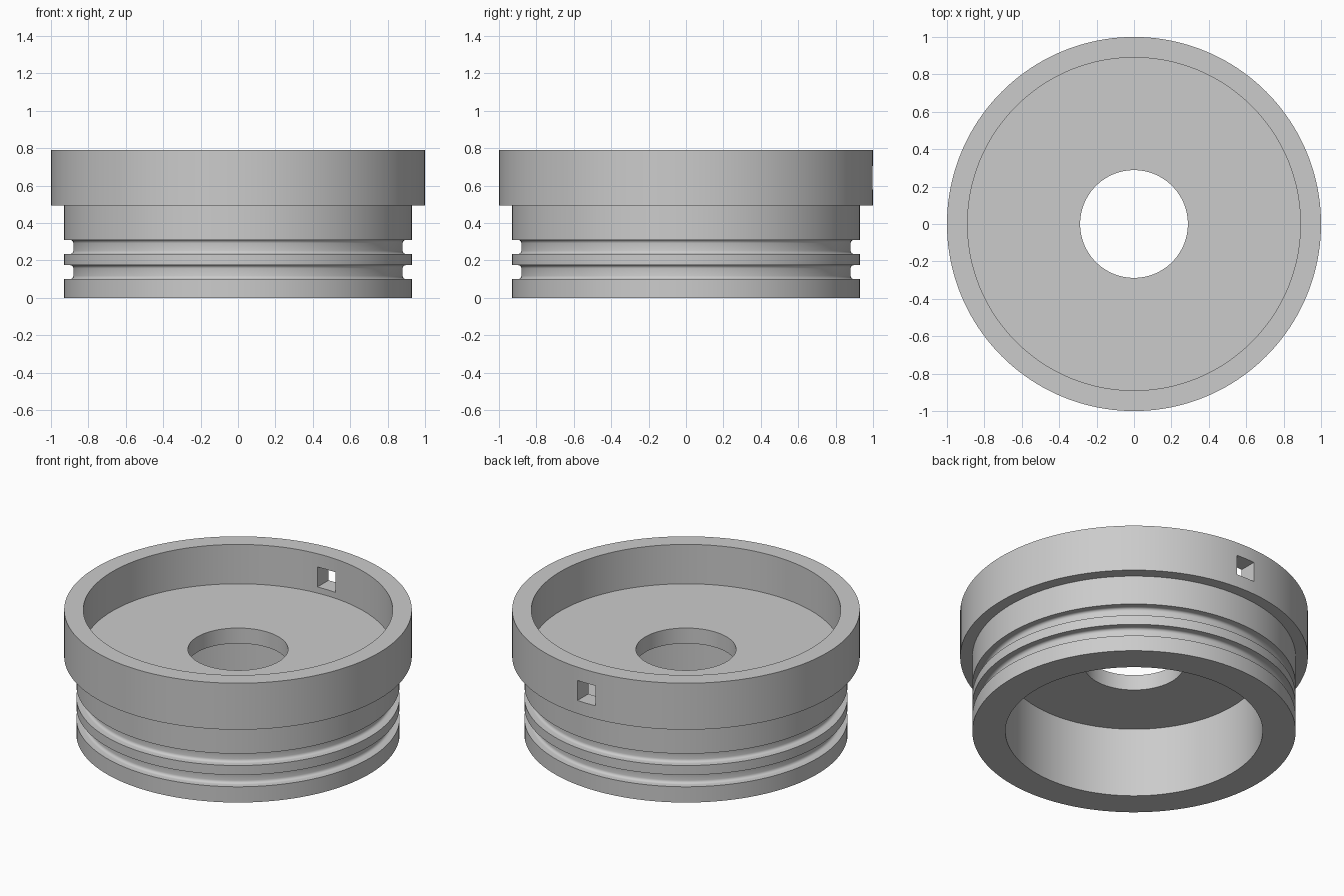
import bpy, bmesh, math

if "Cube" in bpy.data.objects:
    bpy.data.objects.remove(bpy.data.objects["Cube"], do_unlink=True)

SEGMENTS = 160
OUTER, BODY, GROOVE, FILLET = 1.0, 0.93, 0.88, 0.018

grey = bpy.data.materials.new("Plain grey")
grey.use_nodes = True
colour = (0.6, 0.6, 0.6, 1)
grey.diffuse_color = colour
grey.node_tree.nodes["Principled BSDF"].inputs["Base Color"].default_value = colour


def groove(bottom, top, steps=4):
    """Profile of a seal groove with rounded inner corners, going upward."""
    pts = [(BODY, bottom)]
    for centre_z, start in ((bottom + FILLET, -90), (top - FILLET, 180)):
        for i in range(steps + 1):
            a = math.radians(start - 90 * i / steps)
            pts.append((GROOVE + FILLET + FILLET * math.cos(a),
                        centre_z + FILLET * math.sin(a)))
    return pts + [(BODY, top)]


# Closed cross-section: outside upward, then upper recess, bore, lower recess
profile = ([(BODY, 0)] + groove(0.10, 0.175) + groove(0.235, 0.31)
           + [(BODY, 0.495), (OUTER, 0.495), (OUTER, 0.79), (0.89, 0.79),
              (0.89, 0.54), (0.288, 0.54), (0.288, 0.442),
              (0.74, 0.442), (0.74, 0)])

# Turned body
bm = bmesh.new()
verts = [bm.verts.new((r, 0, z)) for r, z in profile]
edges = [bm.edges.new((v, verts[(i + 1) % len(verts)])) for i, v in enumerate(verts)]
bmesh.ops.spin(bm, geom=verts + edges, cent=(0, 0, 0), axis=(0, 0, 1),
               angle=math.tau, steps=SEGMENTS, use_merge=True)
bmesh.ops.remove_doubles(bm, verts=bm.verts, dist=0.0001)
bmesh.ops.recalc_face_normals(bm, faces=bm.faces)
mesh = bpy.data.meshes.new("grooved_ring_body")
bm.to_mesh(mesh)
bm.free()
body = bpy.data.objects.new("grooved_ring_body", mesh)
bpy.context.collection.objects.link(body)
mesh.materials.append(grey)

# Square hole through the back of the upper wall
bpy.ops.mesh.primitive_cube_add(size=1, location=(0, 0.95, 0.642))
cutter = bpy.context.object
cutter.name = "square_hole_cutter"
cutter.scale = (0.127, 0.3, 0.127)
cutter.hide_render = True
cutter.data.materials.append(grey)

bpy.ops.object.select_all(action="DESELECT")
body.select_set(True)
bpy.context.view_layer.objects.active = body
cut = body.modifiers.new("square_hole", "BOOLEAN")
cut.operation = "DIFFERENCE"
cut.solver = "EXACT"
cut.object = cutter
bpy.ops.object.modifier_apply(modifier=cut.name)
bpy.data.objects.remove(cutter, do_unlink=True)

bpy.ops.object.shade_smooth_by_angle(angle=math.radians(30))
